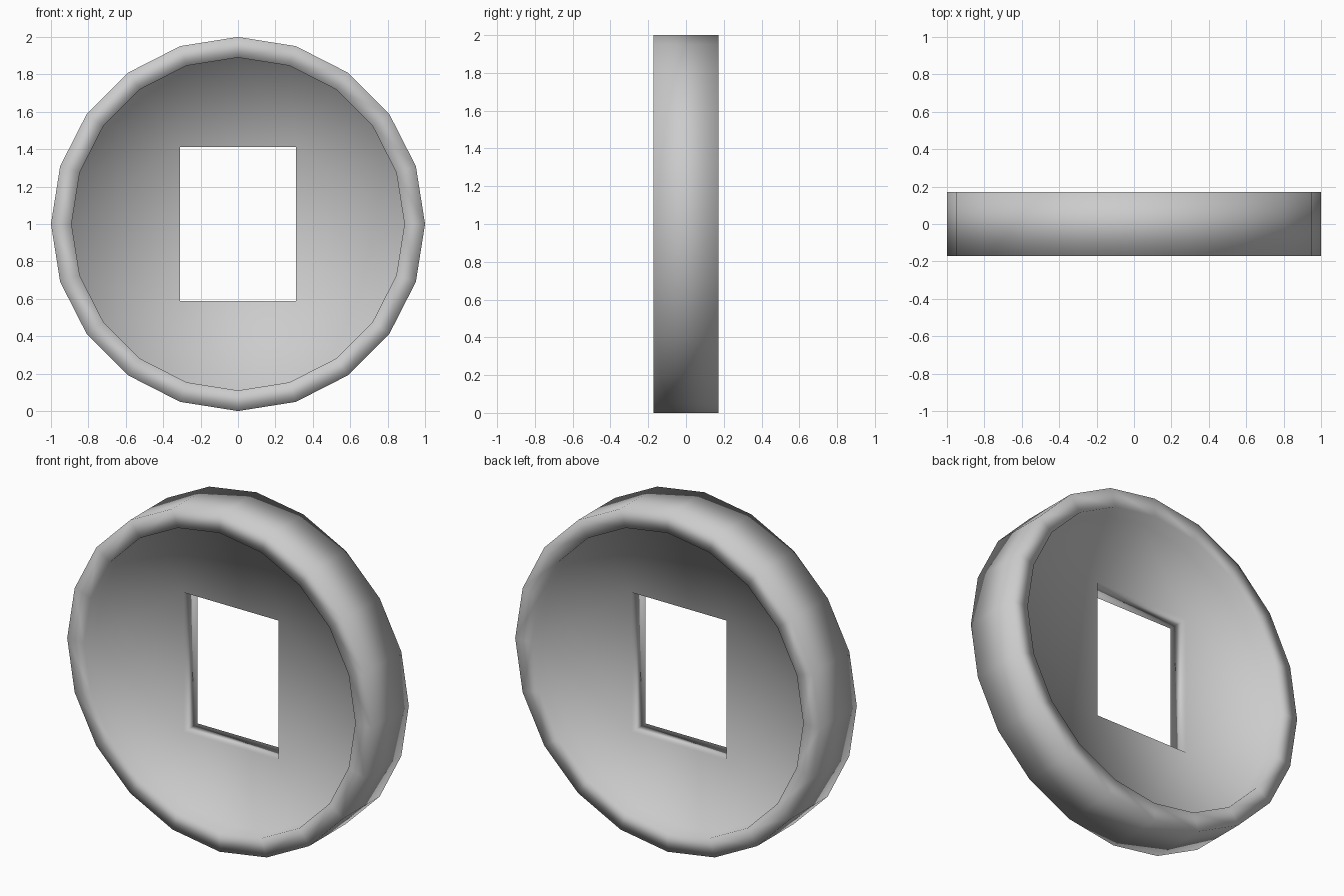
import bpy, bmesh
from math import sin, cos, tau

cube = bpy.data.objects.get("Cube")
if cube:
    bpy.data.objects.remove(cube)

SIDES = 20
RIM_Y, FLOOR_Y = 0.172, 0.065      # half thickness of the rim and of the plate
OUTER_R, INNER_R = 1.0, 0.89
HOLE_X, HOLE_Z = 0.31, 0.413       # half size of the hole

metal = bpy.data.materials.new("Plain grey")
grey = (0.6, 0.6, 0.6, 1)
metal.diffuse_color = grey
metal.use_nodes = True
metal.node_tree.nodes["Principled BSDF"].inputs["Base Color"].default_value = grey

bm = bmesh.new()


def ring(radius, y):
    return [bm.verts.new((radius * cos(tau * i / SIDES), y, 1 + radius * sin(tau * i / SIDES)))
            for i in range(SIDES)]


def bridge(a, b):
    n = len(a)
    for i in range(n):
        j = (i + 1) % n
        bm.faces.new((a[i], a[j], b[j], b[i]))


outers, holes = [], []
for side in (-1, 1):
    # flat rim and recess wall
    outer = ring(OUTER_R, side * RIM_Y)
    inner = ring(INNER_R, side * RIM_Y)
    floor = ring(INNER_R, side * FLOOR_Y)
    bridge(outer, inner)
    bridge(inner, floor)
    # recessed plate around the rectangular hole
    hole = [bm.verts.new((sx * HOLE_X, side * FLOOR_Y, 1 + sz * HOLE_Z))
            for sx, sz in ((1, 1), (-1, 1), (-1, -1), (1, -1))]
    quarter = SIDES // 4
    for i in range(SIDES):
        q = i // quarter
        bm.faces.new((floor[i], floor[(i + 1) % SIDES], hole[q]))
        if i % quarter == 0:
            bm.faces.new((floor[i], hole[q], hole[q - 1]))
    outers.append(outer)
    holes.append(hole)

# outer edge and hole walls
bridge(*outers)
bridge(*holes)
bmesh.ops.recalc_face_normals(bm, faces=bm.faces[:])
for face in bm.faces:
    face.smooth = True

mesh = bpy.data.meshes.new("holed_disc")
bm.to_mesh(mesh)
bm.free()
mesh.materials.append(metal)
disc = bpy.data.objects.new("holed_disc", mesh)
bpy.context.collection.objects.link(disc)
